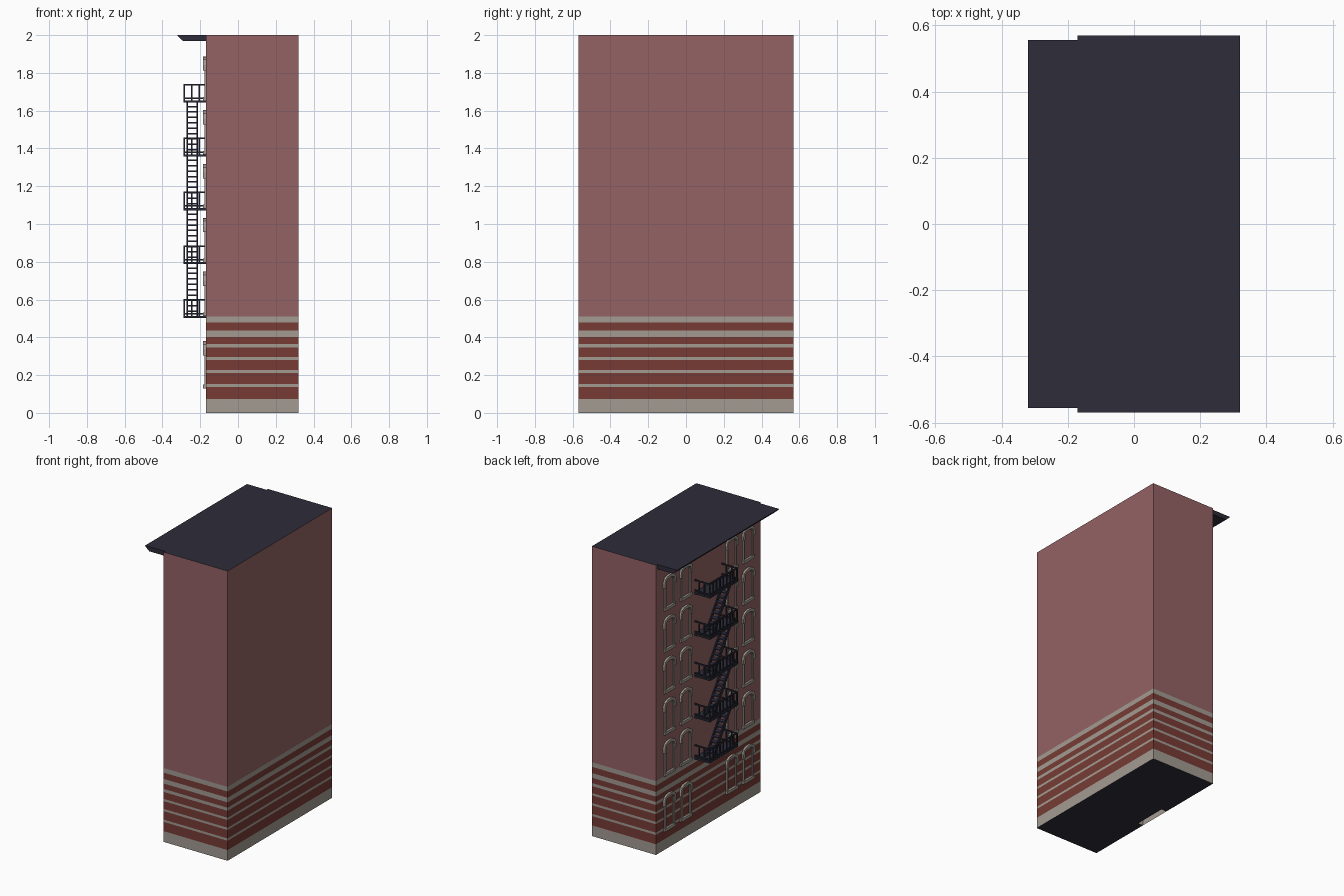
import bpy, bmesh, math, random
from mathutils import Vector

if "Cube" in bpy.data.objects:
    bpy.data.objects.remove(bpy.data.objects["Cube"])

random.seed(4)


def srgb(r, g, b):
    f = lambda c: c / 12.92 if c <= 0.04045 else ((c + 0.055) / 1.055) ** 2.4
    return (f(r / 255), f(g / 255), f(b / 255), 1)


def material(name, *rgb):
    m = bpy.data.materials.new(name)
    m.diffuse_color = srgb(*rgb)
    m.use_nodes = True
    m.node_tree.nodes["Principled BSDF"].inputs["Base Color"].default_value = m.diffuse_color
    return m


PINK = material("pink_plaster", 148, 98, 100)
BRICK = material("red_brick", 119, 59, 53)
STONE = material("grey_stone", 162, 155, 146)
ROOF = material("dark_roof", 46, 44, 58)
IRON = material("dark_iron", 42, 43, 56)
STAIR = material("blue_iron", 48, 48, 72)
GLASS = material("dark_glass", 36, 40, 54)
SHADE = material("window_shade", 160, 157, 146)

X0, X1, Y, H = -0.17, 0.32, 0.57, 2.0      # wall extents, street side at X0
COLS = [0.43, 0.25, -0.25, -0.43]          # window columns
FLOORS = [0.51 + 0.285 * i for i in range(5)]
HW = 0.042                                 # half width of a window opening
DOOR_W, DOOR_H, DOOR_D = 0.115, 0.43, 0.04
STRIP_W = 0.08


def finish(name, bm, *mats):
    bmesh.ops.recalc_face_normals(bm, faces=bm.faces)
    me = bpy.data.meshes.new(name)
    bm.to_mesh(me)
    bm.free()
    for m in mats:
        me.materials.append(m)
    ob = bpy.data.objects.new(name, me)
    bpy.context.collection.objects.link(ob)
    return ob


def add_box(bm, x0, x1, y0, y1, z0, z1):
    vs = bmesh.ops.create_cube(bm, size=1)["verts"]
    for v in vs:
        v.co = Vector((x1 if v.co.x > 0 else x0, y1 if v.co.y > 0 else y0,
                       z1 if v.co.z > 0 else z0))
    return vs


def boxes(name, items, mat):
    bm = bmesh.new()
    for b in items:
        add_box(bm, *b)
    return finish(name, bm, mat)


# window openings: (centre y, sill z, top z)
windows = [(y, z + 0.022, z + 0.222) for z in FLOORS for y in COLS]
windows += [(y, 0.15, 0.365) for y in COLS]

# building body: box sliced at the stone bands and openings
bands = [(0, .074), (.138, .154), (.212, .228), (.281, .297), (.345, .366), (.403, .435), (.478, .51)]
zc = {z for b in bands for z in b if z > 0} | {z for w in windows for z in w[1:]} | {DOOR_H, 0.52, 1.95}
yc = {s * y for y in (DOOR_W, STRIP_W) for s in (1, -1)} | {y + s * HW for y in COLS for s in (1, -1)}
bm = bmesh.new()
add_box(bm, X0, X1, -Y, Y, 0, H)
cuts = [((0, 0, z), (0, 0, 1)) for z in zc] + [((0, y, 0), (0, 1, 0)) for y in yc]
cuts.append(((X0 + DOOR_D, 0, 0), (1, 0, 0)))
for co, no in cuts:
    bmesh.ops.bisect_plane(bm, geom=bm.verts[:] + bm.edges[:] + bm.faces[:], dist=1e-5,
                           plane_co=co, plane_no=no)
bm.normal_update()
for f in bm.faces:
    z = f.calc_center_median().z
    if abs(f.normal.z) > 0.9:
        f.material_index = 3
    elif z > 0.51:
        f.material_index = 0
    else:
        f.material_index = 2 if any(a < z < b for a, b in bands) else 1


def recess(yc, hw, z0, z1, depth, mat):
    fs = []
    for f in bm.faces:
        c = f.calc_center_median()
        if abs(c.x - X0) < 1e-4 and abs(c.y - yc) < hw and z0 < c.z < z1:
            fs.append(f)
    new = bmesh.ops.extrude_face_region(bm, geom=fs)["geom"]
    for g in new:
        if isinstance(g, bmesh.types.BMVert):
            g.co.x += depth
        elif isinstance(g, bmesh.types.BMFace):
            g.material_index = mat


for y, z0, z1 in windows:
    recess(y, HW, z0, z1, 0.025, 4)
recess(0, DOOR_W, 0, DOOR_H, DOOR_D, 4)
recess(0, STRIP_W, 0.52, 1.95, 0.015, 2)
# open the doorway floor
bmesh.ops.delete(bm, geom=[f for f in bm.faces if all(v.co.z < 1e-4 for v in f.verts)
                           and abs(f.calc_center_median().y) < DOOR_W
                           and f.calc_center_median().x < X0 + DOOR_D], context="FACES")
bmesh.ops.remove_doubles(bm, verts=bm.verts, dist=1e-5)
finish("building_body", bm, PINK, BRICK, STONE, ROOF, GLASS)


# arched stone surrounds
def arch(y, hw, z0, spring, rise):
    pts = [(y - hw, z0)]
    for i in range(7):
        t = math.pi * i / 6
        pts.append((y - hw * math.cos(t), spring + rise * math.sin(t) ** 0.7 if 0 < i < 6 else spring))
    return pts + [(y + hw, z0)]


def add_ring(bm, inner, outer, x_out):
    a = [bm.verts.new((X0, *p)) for p in inner]
    b = [bm.verts.new((X0, *p)) for p in outer]
    fs = [bm.faces.new((a[i], a[i + 1], b[i + 1], b[i])) for i in range(len(a) - 1)]
    new = bmesh.ops.extrude_face_region(bm, geom=fs, use_keep_orig=True)["geom"]
    for g in new:
        if isinstance(g, bmesh.types.BMVert):
            g.co.x -= x_out


bm = bmesh.new()
for y, z0, z1 in windows:
    sp = z1 - 0.03
    add_ring(bm, arch(y, HW - 0.003, z0, sp, 0.024), arch(y, HW + 0.012, z0, sp, 0.036), 0.008)
    add_ring(bm, arch(y, HW + 0.004, sp - 0.03, sp, 0.026), arch(y, HW + 0.022, sp - 0.03, sp, 0.046), 0.014)
    add_box(bm, X0 - 0.014, X0, y - HW - 0.018, y + HW + 0.018, z0 - 0.02, z0)
finish("window_surrounds", bm, STONE)

# shades and sash bars
shades, bars = [], []
for y, z0, z1 in windows:
    mid = (z0 + z1) / 2
    low = z1 - random.choice([0.45, 0.6, 0.8, 1.0]) * (z1 - z0)
    shades.append((X0 + 0.018, X0 + 0.025, y - HW + 0.01, y + HW - 0.01, low, z1))
    bars.append((X0 + 0.014, X0 + 0.025, y - HW, y + HW, mid - 0.005, mid + 0.005))
boxes("window_shades", shades, SHADE)
boxes("sash_bars", bars, IRON)

# central bay: dark edge jambs and narrow panes
centre = [(X0 + 0.008, X0 + 0.015, s * 0.074 - 0.006, s * 0.074 + 0.006, 0.52, 1.95) for s in (1, -1)]
centre += [(X0 + 0.011, X0 + 0.015, -0.025, 0.025, z + 0.04, z + 0.17) for z in FLOORS]
boxes("centre_bay_panes", centre, GLASS)

# roof cornice: sloped profile swept along the street side
bm = bmesh.new()
prof = [(X0 + 0.01, 1.968), (-0.29, 1.968), (-0.32, 1.995), (-0.32, 2.0), (X0 + 0.01, 2.0)]
f = bm.faces.new([bm.verts.new((x, -0.555, z)) for x, z in prof])
for g in bmesh.ops.extrude_face_region(bm, geom=[f], use_keep_orig=True)["geom"]:
    if isinstance(g, bmesh.types.BMVert):
        g.co.y = 0.555
finish("cornice", bm, ROOF)

# fire escape landings with railings
PX, PY, T = -0.285, 0.148, 0.004
plates, rails = [], []
for z in FLOORS:
    plates.append((PX - 0.004, X0, -PY - 0.004, PY + 0.004, z - 0.008, z + 0.004))
    top = z + 0.088
    for h in (z + 0.016, top):
        rails.append((PX - T, PX + T, -PY, PY, h - T, h + T))
        for s in (1, -1):
            rails.append((PX, X0, s * PY - T, s * PY + T, h - T, h + T))
    for i in range(9):
        y = -PY + 2 * PY * i / 8
        rails.append((PX - T, PX + T, y - T, y + T, z, top))
    for x in (-0.245, -0.205):
        for s in (1, -1):
            rails.append((x - T, x + T, s * PY - T, s * PY + T, z, top))
boxes("landings", plates, IRON)
boxes("landing_railings", rails, IRON)

# stairs between landings: sloped stringers and treads
YB, YT, N = 0.09, -0.105, 10
bm, treads = bmesh.new(), []
for z in FLOORS[:-1]:
    for x in (-0.268, -0.217):
        for v in add_box(bm, x - 0.004, x + 0.004, 0, 1, -0.014, 0.014):
            t, off = v.co.y, v.co.z
            v.co.y = YB + (YT - YB) * t + off
            v.co.z = z + 0.285 * t
    for i in range(1, N):
        y, h = YB + (YT - YB) * i / N, z + 0.285 * i / N
        treads.append((-0.268, -0.217, y - 0.014, y + 0.014, h - 0.004, h + 0.004))
finish("stair_stringers", bm, IRON)
boxes("stair_treads", treads, STAIR)
